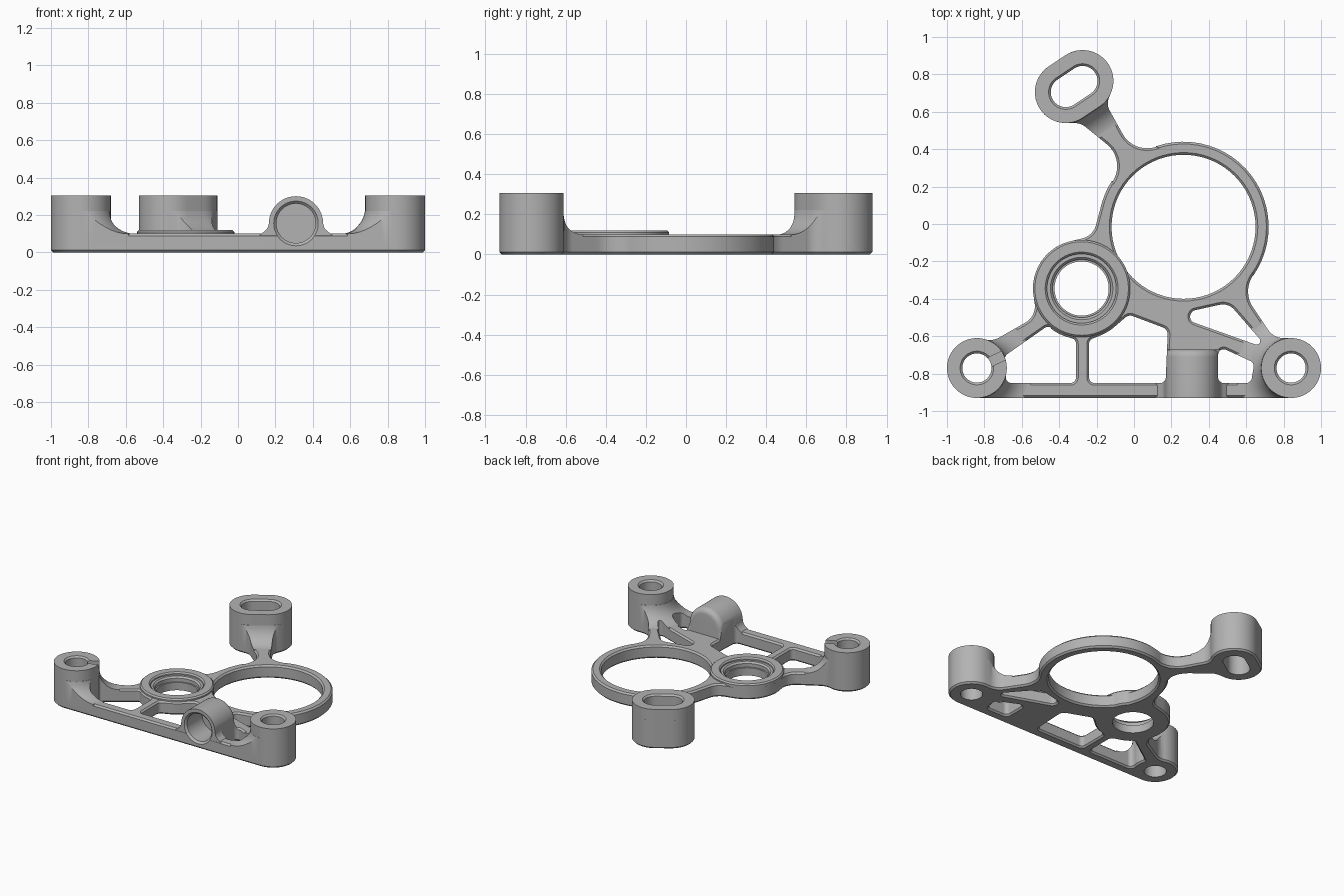
import bpy, bmesh, math
from mathutils import Vector

if "Cube" in bpy.data.objects:
    bpy.data.objects.remove(bpy.data.objects["Cube"])

grey = bpy.data.materials.new("cast_grey")
grey.use_nodes = True
grey.diffuse_color = (0.45, 0.45, 0.45, 1)
grey.node_tree.nodes["Principled BSDF"].inputs["Base Color"].default_value = (0.45, 0.45, 0.45, 1)

TAU = math.tau
STEPS = 24


def belt(circles):
    """Closed path wrapped around circles; negative radius makes a concave arc."""
    if len(circles) == 1:
        x, y, r = circles[0]
        return [Vector((x + r * math.cos(TAU * i / 72), y + r * math.sin(TAU * i / 72)))
                for i in range(72)]
    angles = []
    for i, (x, y, r) in enumerate(circles):
        x2, y2, r2 = circles[(i + 1) % len(circles)]
        d = Vector((x2 - x, y2 - y))
        s = max(-1, min(1, (r - r2) / d.length))
        u = d.normalized()
        n = u * s + Vector((u.y, -u.x)) * math.sqrt(1 - s * s)
        angles.append(math.atan2(n.y, n.x))
    path = []
    for i, (x, y, r) in enumerate(circles):
        sign = 1 if r > 0 else -1
        sweep = (sign * (angles[i] - angles[i - 1])) % TAU
        if sweep > TAU - 0.4:
            sweep = 0
        for k in range(STEPS + 1):
            a = angles[i - 1] + sign * sweep * k / STEPS
            path.append(Vector((x + r * math.cos(a), y + r * math.sin(a))))
    return path


def finish(name, mesh):
    """Clean, shade and link a mesh."""
    bm = bmesh.new()
    bm.from_mesh(mesh)
    bmesh.ops.remove_doubles(bm, verts=bm.verts, dist=0.00002)
    bmesh.ops.recalc_face_normals(bm, faces=bm.faces)
    for f in bm.faces:
        f.smooth = True
        f.material_index = 0
    bm.to_mesh(mesh)
    bm.free()
    mesh.set_sharp_from_angle(angle=math.radians(30))
    mesh.materials.clear()
    mesh.materials.append(grey)
    obj = bpy.data.objects.new(name, mesh)
    bpy.context.collection.objects.link(obj)
    return obj


def evaluated(obj):
    bpy.context.view_layer.update()
    deps = bpy.context.evaluated_depsgraph_get()
    return bpy.data.meshes.new_from_object(obj.evaluated_get(deps))


def slab(name, loops, z0, z1, bevel):
    """Flat plate with holes, filled and extruded from closed paths."""
    curve = bpy.data.curves.new(name, 'CURVE')
    curve.dimensions = '2D'
    curve.fill_mode = 'BOTH'
    curve.extrude = (z1 - z0) / 2 - bevel
    curve.bevel_depth = bevel
    curve.bevel_resolution = 0
    curve.offset = -bevel
    for loop in loops:
        pts = []
        for p in belt(loop):
            if not pts or (p - pts[-1]).length > 0.0008:
                pts.append(p)
        if (pts[0] - pts[-1]).length < 0.0008:
            pts.pop()
        spline = curve.splines.new('POLY')
        spline.points.add(len(pts) - 1)
        for q, p in zip(spline.points, pts):
            q.co = (p.x, p.y, 0, 1)
        spline.use_cyclic_u = True
    temp = bpy.data.objects.new(name + "_curve", curve)
    bpy.context.collection.objects.link(temp)
    mesh = evaluated(temp)
    bpy.data.objects.remove(temp)
    for v in mesh.vertices:
        v.co.z += (z0 + z1) / 2
    return finish(name, mesh)


def loft(name, sections, closed):
    """Skin a list of equal-length 3D rings; closed joins last to first."""
    bm = bmesh.new()
    rings = [[bm.verts.new(p) for p in s] for s in sections]
    n = len(rings[0])
    for i in range(len(rings) if closed else len(rings) - 1):
        a, b = rings[i], rings[(i + 1) % len(rings)]
        for k in range(n):
            bm.faces.new((a[k], a[(k + 1) % n], b[(k + 1) % n], b[k]))
    if not closed:
        bm.faces.new(rings[0])
        bm.faces.new(rings[-1])
    mesh = bpy.data.meshes.new(name)
    bm.to_mesh(mesh)
    bm.free()
    return finish(name, mesh)


def tube(name, centres, profile):
    """Closed (radius, z) profile swept around one or two centres."""
    return loft(name, [[(p.x, p.y, z) for p in belt([(x, y, r) for x, y in centres])]
                       for r, z in profile], True)


def boolean(obj, cutter, operation):
    mod = obj.modifiers.new("cut", 'BOOLEAN')
    mod.operation = operation
    mod.solver = 'EXACT'
    mod.object = cutter
    mesh = evaluated(obj)
    name = obj.name
    bpy.data.objects.remove(obj)
    result = finish(name, mesh)
    result.name = name
    return result


# Shared centres
BIG = (0.265, -0.015)
SMALL = (-0.28, -0.345)
RIGHT_BOSS, LEFT_BOSS = (-0.84, -0.77), (0.84, -0.77)
SLOT = [(-0.275, 0.765), (-0.365, 0.705)]

# Outline of the bracket, counter-clockwise
outline = [(*RIGHT_BOSS, .16), (*LEFT_BOSS, .16),
           (.80, -.51, -.1), (.76, -.36, -.15), (*BIG, .455),
           (.07, .555, -.15), (-.06, .645, -.08),
           (*SLOT[0], .165), (*SLOT[1], .165),
           (-.32, .44, -.1), (-.24, .31, -.15), (*BIG, .455),
           (-.30, .02, -.1), (*SMALL, .26),
           (-.63, -.44, -.1), (-.77, -.52, -.1)]
# Lightening windows between the ribs
windows = [
    [(-.655, -.82, .03), (-.34, -.82, .03), (-.34, -.64, .03), (*SMALL, -.27),
     (-.46, -.58, .03), (-.66, -.72, .03)],
    [(-.21, -.82, .03), (.14, -.82, .03), (.14, -.59, .04), (-.02, -.53, .04),
     (*SMALL, -.27), (-.21, -.64, .03)],
    [(.48, -.82, .03), (.60, -.82, .03), (.61, -.76, .03), (.48, -.70, .03)],
    [(.335, -.495, .035), (.655, -.625, .02), (.475, -.51, .08)],
]
bores = [[(*BIG, .385)], [(*SMALL, .155)], [(*RIGHT_BOSS, .09)], [(*LEFT_BOSS, .09)],
         [(x, y, .095) for x, y in SLOT]]

slab("base_plate", [outline] + windows + bores, 0, 0.1, 0.012)
footprint = slab("footprint_cutter", [outline] + windows + bores, -0.1, 0.5, 0)

# Mounting bosses, each with a curved flare running down onto the plate
for name, centres, r, hole in (("right_boss", [RIGHT_BOSS], .16, .078),
                               ("left_boss", [LEFT_BOSS], .16, .078),
                               ("slotted_boss", SLOT, .165, .08)):
    c = .012
    boss = tube(name, centres, [(hole, 0), (hole, .305 - c), (hole + c, .305),
                                (r, .305), (r, c), (r - c, 0)])
    f = .14
    sweep = [(r + f - f * math.sin(a), .099 + f - f * math.cos(a))
             for a in (math.pi / 2 * i / 12 for i in range(12))]
    flare = tube(name + "_flare", centres,
                 [(r - .03, .05), (r + f, .05)] + sweep + [(r - .03, .099 + f)])
    boolean(flare, footprint, 'INTERSECT')
    # Small slit in the rim of one boss
    if name == "right_boss":
        a = math.radians(25)
        u, w = Vector((math.cos(a), math.sin(a), 0)), Vector((-math.sin(a), math.cos(a), 0))
        base = Vector((*RIGHT_BOSS, 0))
        quad = [base + u * s + w * t for s, t in ((.05, -.025), (.2, -.025), (.2, .025), (.05, .025))]
        slit = loft("slit_cutter", [[p + Vector((0, 0, z)) for p in quad] for z in (.265, .35)], False)
        boolean(boss, slit, 'DIFFERENCE')
        bpy.data.objects.remove(slit)

# Raised bearing seat with a counterbore
tube("bearing_seat", [SMALL], [(.145, 0), (.145, .06), (.185, .06), (.185, .11), (.195, .12),
                               (.25, .12), (.26, .11), (.26, .012), (.248, 0)])

# Horizontal socket: arched body blended into the front rail
arch = [(.09, .06, .01), (.53, .06, .01), (.515, .16, -.06), (.31, .155, .145), (.105, .16, -.06)]
stations = [(-.929, 0), (-.71, 0)]
stations += [(-.71 + .04 * math.sin(t), .04 * (1 - math.cos(t)))
             for t in (math.pi / 2 * i / 6 for i in range(1, 6))] + [(-.67, .04)]
# The base corners stay put while the arch shrinks to a rounded end
sections = [[(p.x, y, p.y) for p in belt(arch[:2] + [(x, z, r - inset) for x, z, r in arch[2:]])]
            for y, inset in stations]
socket = loft("socket", sections, False)
socket = boolean(socket, footprint, 'INTERSECT')


def disc(r, y):
    return [(p.x, y, p.y) for p in belt([(.31, .155, r)])]


# Blind bore through the front face, also cut into the plate behind it
bore = loft("bore_cutter", [disc(.13, -.95), disc(.12, -.93), disc(.105, -.915), disc(.105, -.73)], False)
boolean(socket, bore, 'DIFFERENCE')
boolean(bpy.data.objects["base_plate"], bore, 'DIFFERENCE')

# Lower lip of the socket below the plate top
bpy.data.objects.remove(bore)
bpy.data.objects.remove(footprint)
